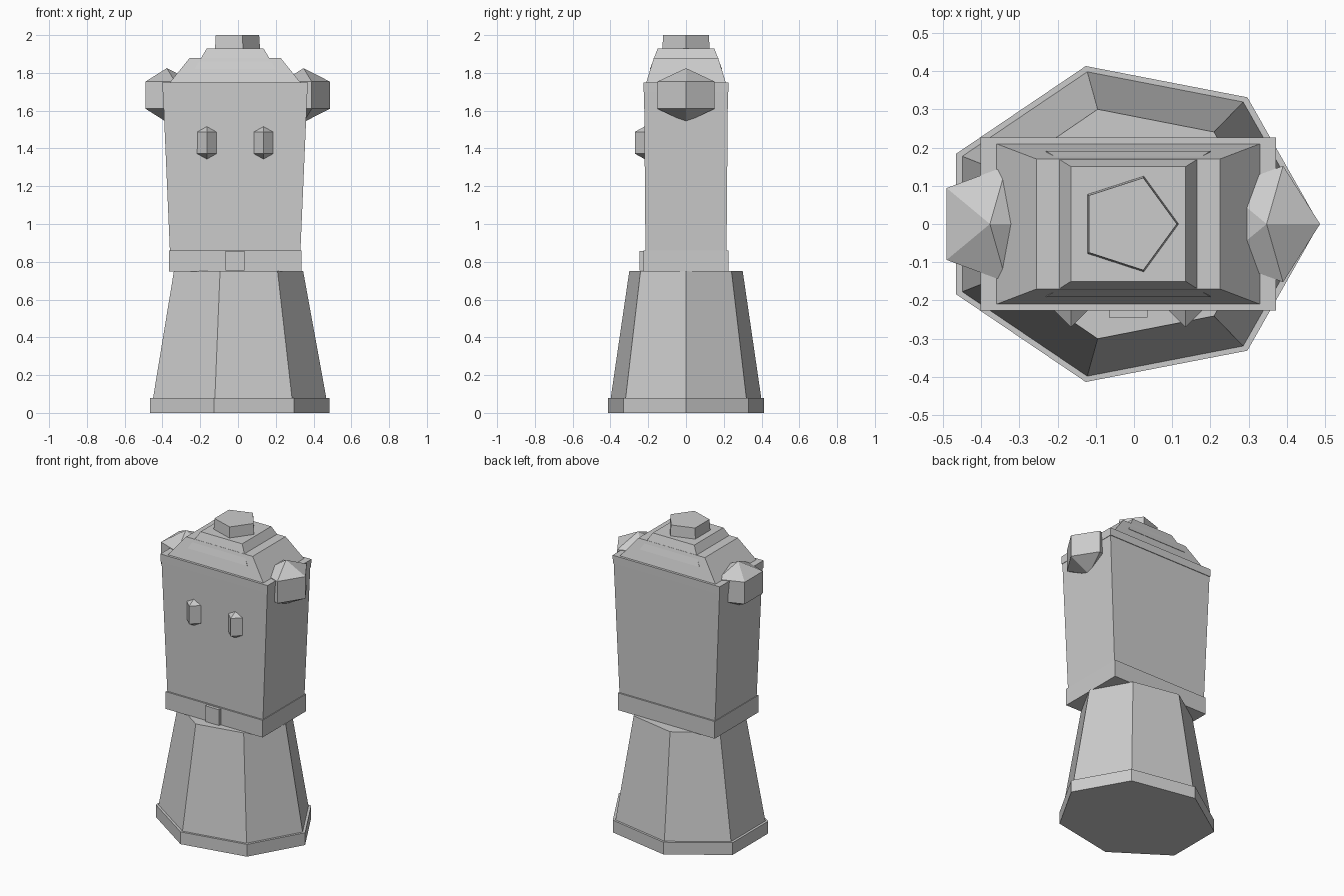
import bpy, bmesh, math

if "Cube" in bpy.data.objects:
    bpy.data.objects.remove(bpy.data.objects["Cube"])

CX = -0.015  # symmetry axis of the whole figure

grey = bpy.data.materials.new("plain_grey")
grey.diffuse_color = (0.6, 0.6, 0.6, 1)
grey.use_nodes = True
grey.node_tree.nodes["Principled BSDF"].inputs["Base Color"].default_value = grey.diffuse_color


def finish(name, bm):
    bmesh.ops.recalc_face_normals(bm, faces=bm.faces)
    me = bpy.data.meshes.new(name)
    bm.to_mesh(me)
    bm.free()
    me.materials.append(grey)
    ob = bpy.data.objects.new(name, me)
    bpy.context.collection.objects.link(ob)
    return ob


def loft(name, rings):
    """Capped solid through a stack of point rings."""
    bm = bmesh.new()
    vs = [[bm.verts.new(p) for p in r] for r in rings]
    n = len(vs[0])
    for a, b in zip(vs, vs[1:]):
        for i in range(n):
            j = (i + 1) % n
            bm.faces.new((a[i], a[j], b[j], b[i]))
    bm.faces.new(vs[0][::-1])
    bm.faces.new(vs[-1])
    return finish(name, bm)


def ngon(n, rx, ry, z):
    return [(CX + rx * math.cos(math.tau * i / n),
             ry * math.sin(math.tau * i / n), z) for i in range(n)]


def rect(hx, hy, z, y=0):
    return [(CX + sx * hx, y + sy * hy, z)
            for sx, sy in ((-1, -1), (1, -1), (1, 1), (-1, 1))]


def gem(name, n, turn, centre, radii):
    """Three-band low-poly ball."""
    bm = bmesh.new()
    bmesh.ops.create_uvsphere(bm, u_segments=n, v_segments=3, radius=1)
    # align the ring so one corner points along the requested angle
    ring = max(bm.verts, key=lambda v: (round(math.hypot(v.co.x, v.co.y), 3), v.co.x))
    a = turn - math.atan2(ring.co.y, ring.co.x)
    for v in bm.verts:
        x, y, z = v.co
        x, y = x * math.cos(a) - y * math.sin(a), x * math.sin(a) + y * math.cos(a)
        v.co = [c + r * k for c, r, k in zip(centre, radii, (x, y, z))]
    return finish(name, bm)


# Seven-sided foot and skirt
loft("base_plate", [ngon(7, 0.50, 0.424, 0), ngon(7, 0.50, 0.424, 0.08)])
loft("skirt", [ngon(7, 0.484, 0.41, 0.07), ngon(7, 0.36, 0.308, 0.75)])

# Belt with buckle
loft("belt", [rect(0.35, 0.225, 0.748), rect(0.35, 0.225, 0.86)])
loft("buckle", [rect(0.05, 0.02, 0.753, -0.225), rect(0.05, 0.02, 0.856, -0.225)])

# Flared body and its rim
loft("body", [rect(0.343, 0.214, 0.80), rect(0.383, 0.222, 1.72)])
loft("rim", [rect(0.385, 0.226, 1.70), rect(0.387, 0.226, 1.75)])

# Stepped roof and five-sided knob
loft("lower_roof", [rect(0.345, 0.21, 1.75), rect(0.24, 0.17, 1.88)])
loft("upper_roof", [rect(0.215, 0.191, 1.82), rect(0.15, 0.15, 1.93)])
loft("knob", [ngon(5, 0.132, 0.132, 1.925), ngon(5, 0.127, 0.127, 2.0)])

# Ears and eyes; ring radius of the gem is 0.866 of the full radius
for side, s in (("left", -1), ("right", 1)):
    gem(side + "_ear", 5, 0, (CX + s * 0.362, 0, 1.682),
        (0.14 / 0.866, 0.16 / 0.866, 0.143))
    gem(side + "_eye", 4, -math.pi / 2, (CX + s * 0.15, -0.166, 1.43),
        (0.12, 0.12, 0.116))
